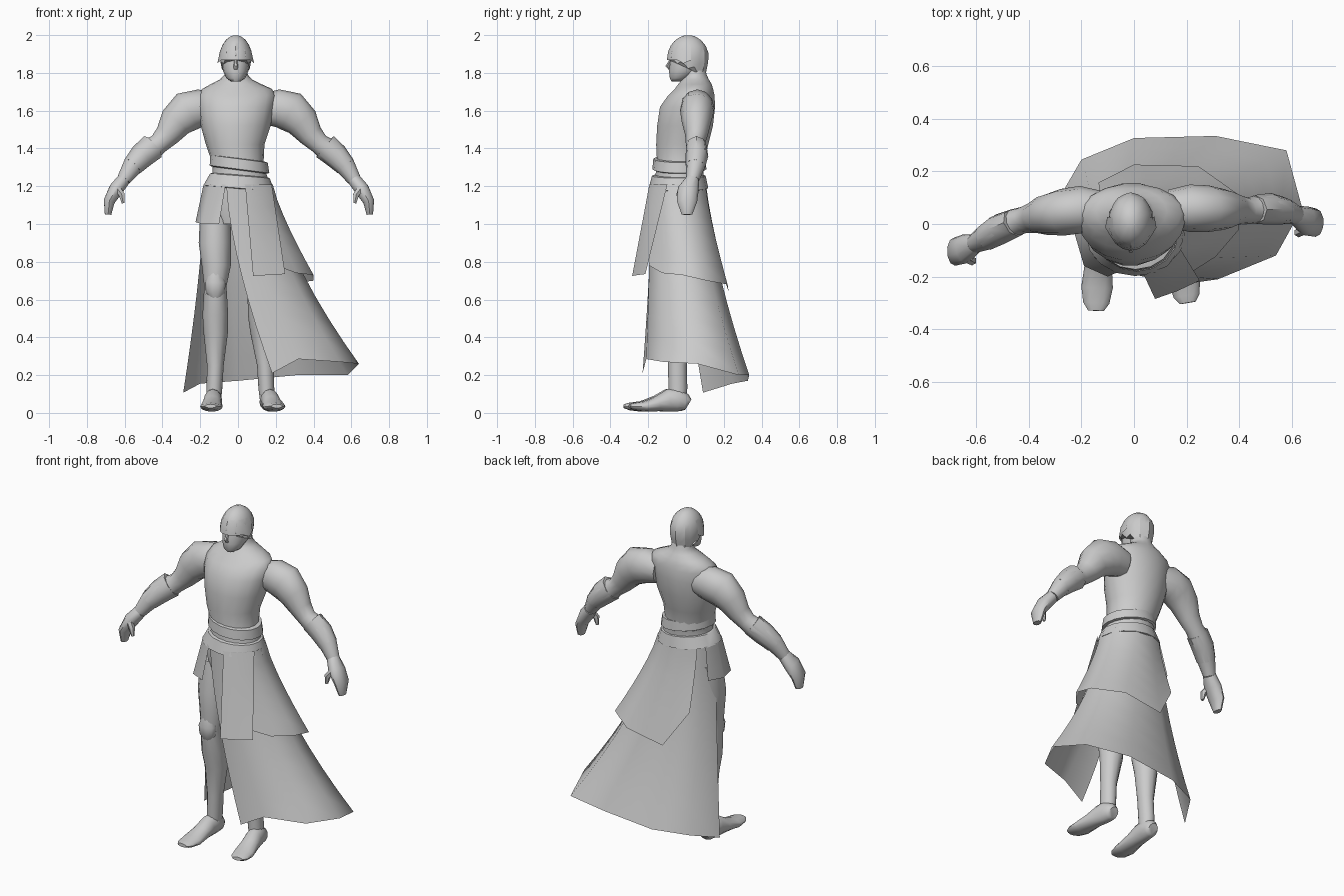
import bpy, bmesh, math
from mathutils import Vector

mat = bpy.data.materials.new("plain grey")
mat.diffuse_color = (0.6, 0.6, 0.6, 1)


def grid(name, rows, closed=True, caps=True, angle=50):
    """Skin a list of point rows into a smooth surface."""
    bm = bmesh.new()
    vr = [[bm.verts.new(p) for p in r] for r in rows]
    n = len(rows[0])
    for a, b in zip(vr, vr[1:]):
        for i in range(n if closed else n - 1):
            j = (i + 1) % n
            bm.faces.new((a[i], a[j], b[j], b[i]))
    if closed and caps:
        bm.faces.new(vr[0])
        bm.faces.new(vr[-1])
    bmesh.ops.recalc_face_normals(bm, faces=bm.faces)
    me = bpy.data.meshes.new(name)
    bm.to_mesh(me)
    bm.free()
    me.materials.append(mat)
    ob = bpy.data.objects.new(name, me)
    bpy.context.collection.objects.link(ob)
    bpy.ops.object.select_all(action='DESELECT')
    ob.select_set(True)
    bpy.context.view_layer.objects.active = ob
    bpy.ops.object.shade_smooth_by_angle(angle=math.radians(angle))
    return ob


def stack(name, rings, n=14, tilt=0, caps=True):
    """Horizontal ellipses: (x, y, z, rx, ry)."""
    rows = []
    for x, y, z, rx, ry in rings:
        ang = [2 * math.pi * i / n for i in range(n)]
        rows.append([(x + rx * math.cos(a), y + ry * math.sin(a),
                      z + tilt * rx * math.cos(a)) for a in ang])
    return grid(name, rows, caps=caps)


def tube(name, rings, ref, n=10):
    """Ellipses across a path: (x, y, z, radius along ref, other radius)."""
    P = [Vector(r[:3]) for r in rings]
    rows = []
    for k, (p, r) in enumerate(zip(P, rings)):
        t = (P[min(k + 1, len(P) - 1)] - P[max(k - 1, 0)]).normalized()
        u = Vector(ref)
        u = (u - t * u.dot(t)).normalized()
        v = t.cross(u)
        rows.append([p + u * r[3] * math.cos(2 * math.pi * i / n)
                     + v * r[4] * math.sin(2 * math.pi * i / n) for i in range(n)])
    return grid(name, rows)


def cloth(name, cols, power, top_z=1.21, grow=1.0, steps=6):
    """Hanging sheet: columns of (waist angle, hem x, hem y, hem z)."""
    rows = []
    for s in range(steps + 1):
        t = s / steps
        f = t ** power
        row = []
        for a, x, y, z in cols:
            a = math.radians(a)
            tx = 0.005 + 0.18 * grow * math.cos(a)
            ty = -0.04 + 0.15 * grow * math.sin(a)
            row.append((tx + (x - tx) * f, ty + (y - ty) * f, top_z + (z - top_z) * t))
        rows.append(row)
    return grid(name, rows, closed=False)


# Torso with hips and neck
stack("torso", [(0, -.04, 1.0, .13, .1), (0, -.04, 1.15, .172, .13), (.01, -.035, 1.25, .145, .13),
                (0, -.03, 1.32, .135, .125), (-.015, -.02, 1.42, .155, .14),
                (-.012, -.005, 1.52, .185, .15), (-.01, .008, 1.62, .2, .148),
                (-.005, .028, 1.68, .205, .125), (-.005, .042, 1.715, .185, .103),
                (-.01, .047, 1.74, .135, .09), (-.01, .05, 1.765, .085, .072),
                (-.01, .05, 1.79, .062, .06), (-.012, .04, 1.84, .06, .06)], 18)

# Belts
stack("upper_belt", [(.005, -.035, 1.285, .145, .13), (.008, -.035, 1.29, .158, .143),
                     (.005, -.035, 1.345, .152, .138), (.005, -.035, 1.348, .135, .12)], 16, -.13)
stack("lower_belt", [(.005, -.04, 1.185, .17, .14), (.005, -.04, 1.19, .188, .158),
                     (.01, -.038, 1.255, .158, .142), (.01, -.038, 1.26, .14, .125)], 16, -.08)

# Head
stack("head", [(-.012, -.052, 1.755, .024, .026), (-.012, -.035, 1.772, .05, .052),
               (-.012, -.01, 1.81, .067, .082), (-.012, .003, 1.85, .074, .09),
               (-.012, .005, 1.9, .073, .085), (-.012, .01, 1.95, .055, .06)], 14)
tube("nose", [(-.012, -.082, 1.87, .008, .006), (-.012, -.098, 1.835, .012, .012),
              (-.012, -.088, 1.82, .01, .006)], (1, 0, 0), 6)

# Hair cap with a jagged hem, low at the nape
N = 20
rows = []
for j in range(7):
    s = j / 6
    row = []
    for i in range(N):
        a = 2 * math.pi * i / N
        hem = 1.835 - .045 * math.sin(a) + (.012 if i % 2 else -.012)
        z = hem + (1.999 - hem) * math.sin(s * math.pi / 2)
        k = math.sqrt(max(0, 1 - ((z - 1.88) / .12) ** 2)) if z > 1.88 else 1 - 2 * (1.88 - z)
        k *= 1 + (.04 if i % 2 else -.01) * (1 - s)
        row.append((-.012 + .085 * k * math.cos(a), .012 + .107 * k * math.sin(a), z))
    rows.append(row)
grid("hair", rows, angle=30)

# Fringe standing off the forehead, with spiky locks at the temples
rows = []
for z, k in ((1.95, .8), (1.915, .97), (0, 1.04)):
    row = []
    for i in range(11):
        a = math.radians(172 + 19.6 * i)
        edge = abs(i - 5) > 3
        zz = z or (1.85 if edge and i % 2 else 1.868)
        kk = k * (1.1 if edge and i % 2 and not z else 1)
        row.append((-.012 + .087 * kk * math.cos(a), .012 + .109 * kk * math.sin(a), zz))
    rows.append(row)
grid("fringe", rows, closed=False, angle=30)

# Arms: shoulder, forearm guard, hand, thumb
arm_y = {-1: (.055, .055, .045, .035, .025, .015, .005, -.02, -.05, -.075, -.095, -.105, -.105),
         1: (.06, .06, .058, .055, .055, .05, .055, .058, .05, .035, .012, .005, .005)}
arm = [(.12, 1.61, .07, .08), (.2, 1.613, .09, .1), (.27, 1.595, .089, .108),
       (.33, 1.54, .078, .09), (.375, 1.47, .06, .066), (.42, 1.425, .051, .054),
       (.455, 1.4, .053, .06), (.51, 1.36, .058, .064), (.56, 1.305, .05, .053),
       (.605, 1.235, .036, .037), (.645, 1.185, .056, .04), (.682, 1.12, .054, .031),
       (.688, 1.05, .028, .018)]
for s, side in ((-1, "right"), (1, "left")):
    y = arm_y[s]
    pts = [(s * (x + (.01 if s > 0 else 0)), yy, z, a, b) for (x, z, a, b), yy in zip(arm, y)]
    tube(side + "_arm", pts[:10], (0, 1, 0), 12)
    tube(side + "_hand", pts[9:], (0, 1, 0), 10)
    w = pts[10]
    tube(side + "_thumb", [(w[0], w[1] - .03, w[2] + .01, .02, .02),
                           (w[0] - s * .03, w[1] - .045, w[2] - .03, .018, .018),
                           (w[0] - s * .037, w[1] - .045, w[2] - .075, .009, .009)], (0, 1, 0), 6)
    # guard with a point standing up at the elbow
    g = pts[6:9]
    tube(side + "_forearm_guard", [(g[0][0] - s * .005, g[0][1], g[0][2] + .01, .055, .072),
                                   (*g[1][:3], .06, .067), (*g[2][:3], .052, .055)], (0, 1, 0), 8)

# Legs: (y, z, rx, ry) shared, x path per side
leg = [(-.04, 1.08, .08, .085), (-.06, .9, .086, .09), (-.07, .78, .077, .082),
       (-.08, .67, .059, .066), (-.06, .52, .068, .072), (-.04, .42, .064, .066),
       (-.045, .25, .044, .05), (-.043, .13, .042, .05), (-.045, .06, .038, .045)]
foot = [(.012, .045, .03, .032), (-.005, .055, .043, .047), (-.05, .068, .046, .062), (-.1, .066, .048, .06),
        (-.16, .05, .052, .042), (-.24, .034, .06, .028), (-.3, .034, .05, .02), (-.33, .036, .03, .01)]
for side, xs, toe, shift in (
        ("right", (-.12, -.122, -.115, -.12, -.12, -.118, -.12, -.125, -.128), -.145, 0),
        ("left", (.095, .1, .105, .11, .12, .13, .145, .15, .155), .205, .03)):
    stack(side + "_leg", [(x, *r) for x, r in zip(xs, leg)], 12)
    x0 = xs[-1]
    tube(side + "_foot", [(x0 + (toe - x0) * max(0, -y / .33), y + shift * max(0, -y / .33), z, a, b)
                          for y, z, a, b in foot], (1, 0, 0), 12)
    kx = xs[3]
    stack(side + "_knee_pad", [(kx, -.115, .6, .025, .02), (kx, -.12, .64, .05, .035),
                               (kx, -.118, .69, .055, .042), (kx, -.11, .75, .035, .035)], 10)

# Long open skirt sweeping to one side
cloth("long_skirt", [(-112, .18, -.23, .21), (-80, .32, -.21, .285), (-40, .54, -.12, .27),
                     (0, .64, .06, .26), (40, .58, .28, .2), (75, .31, .335, .2),
                     (110, 0, .327, .17), (145, -.2, .245, .155), (178, -.29, .09, .107)], 1.5, steps=8)

# Shorter layer over the side and back
cloth("over_skirt", [(-65, .2, -.195, .78), (-40, .31, -.125, .74), (-10, .4, -.02, .73),
                     (30, .4, .11, .7), (70, .245, .22, .68), (105, 0, .226, .64),
                     (135, -.135, .158, .85)], 1.25, grow=1.01)

# Front apron panel and hip flap
cloth("front_panel", [(-80, .08, -.285, .725), (-50, .165, -.255, .73), (-22, .25, -.215, .735)],
      1, grow=1.04, steps=4)
cloth("hip_flap", [(248, -.1, -.2, 1.0), (215, -.19, -.16, 1.0), (180, -.225, -.04, 1.01),
                   (150, -.19, .06, 1.02)], 1, grow=1.04, steps=3)
